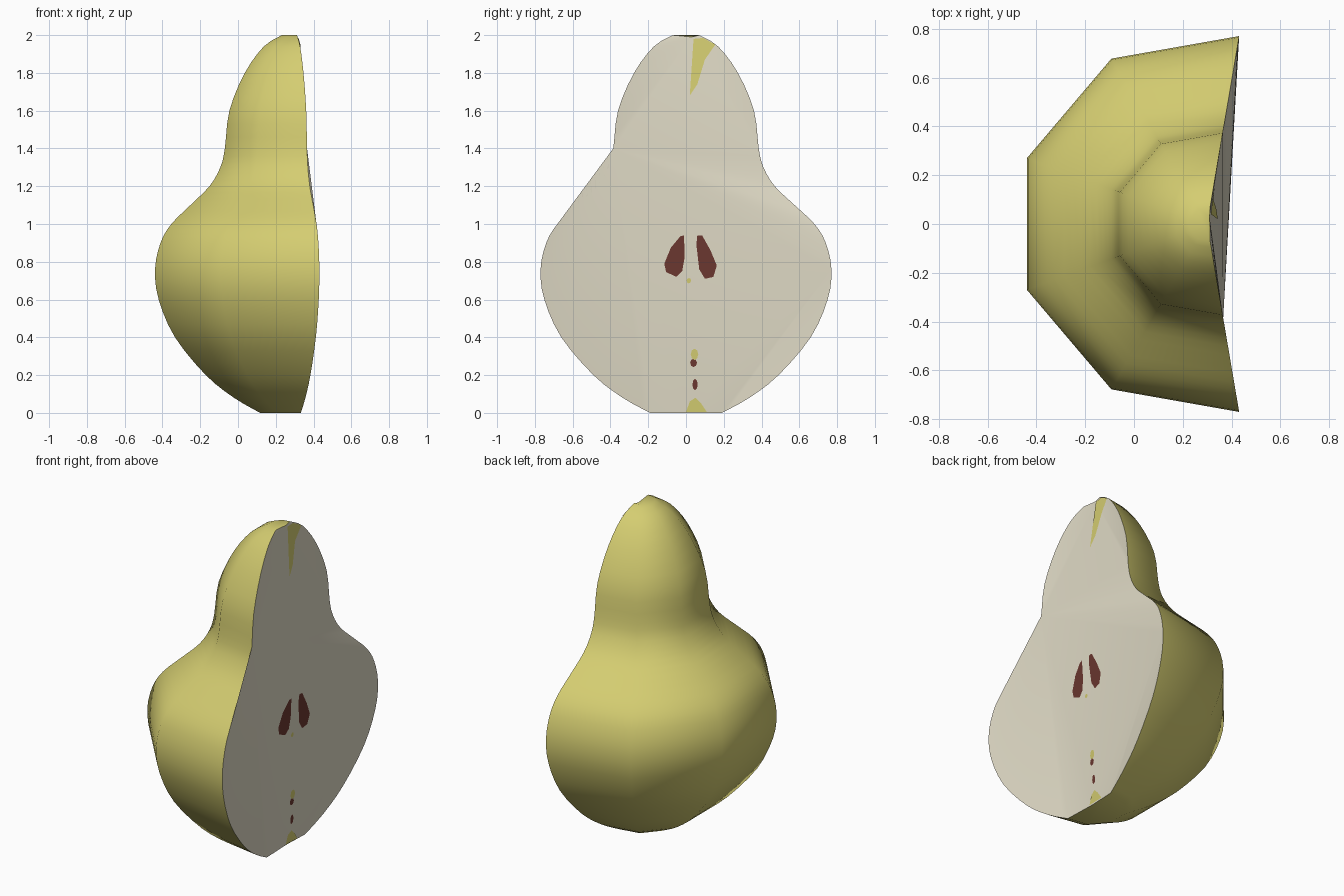
import bpy, math
from mathutils import Vector
from mathutils.bvhtree import BVHTree

if "Cube" in bpy.data.objects:
    bpy.data.objects.remove(bpy.data.objects["Cube"])


def material(name, col):
    m = bpy.data.materials.new(name)
    m.diffuse_color = (*col, 1)
    m.use_nodes = True
    m.node_tree.nodes["Principled BSDF"].inputs["Base Color"].default_value = m.diffuse_color
    return m


skin = material("yellow skin", (0.66, 0.61, 0.165))
flesh = material("cream flesh", (0.74, 0.70, 0.56))
brown = material("seed brown", (0.15, 0.04, 0.03))


def make_object(name, verts, faces, mats, ids):
    me = bpy.data.meshes.new(name)
    me.from_pydata(verts, [], faces)
    for m in mats:
        me.materials.append(m)
    for p, i in zip(me.polygons, ids):
        p.material_index = i
    ob = bpy.data.objects.new(name, me)
    bpy.context.collection.objects.link(ob)
    return ob


# Half pear profile: (height, half width), smoothed with a spline
key = [(0, .19), (.08, .335), (.2, .49), (.4, .66), (.6, .75), (.76, .77),
       (.9, .74), (1.0, .68), (1.1, .575), (1.2, .47), (1.3, .41), (1.4, .385),
       (1.6, .36), (1.8, .275), (1.94, .17), (2.0, .07)]
SUB = 3
profile = []
for i in range(len(key) - 1):
    p = [Vector(key[min(max(i + d, 0), len(key) - 1)]) for d in (-1, 0, 1, 2)]
    for s in range(SUB):
        t = s / SUB
        profile.append(0.5 * (2 * p[1] + (p[2] - p[0]) * t
                              + (2 * p[0] - 5 * p[1] + 4 * p[2] - p[3]) * t * t
                              + (3 * p[1] - p[0] - 3 * p[2] + p[3]) * t ** 3))
profile.append(Vector(key[-1]))

# Skin: five wide columns scaled about the axis x = 0.3
section = [(0, -1), (-1.13 + .45, -.88), (-1.13, -.35),
           (-1.13, .35), (-.68, .88), (0, 1)]
verts = [(.3 + (.17 + sx) * w, sy * w, z) for z, w in profile for sx, sy in section]
n = len(profile)
faces = [(6*i + k + 1, 6*i + k, 6*i + 6 + k, 6*i + 7 + k)
         for i in range(n - 1) for k in range(5)]
C, T = len(verts), len(verts) + 1
verts += [(.325, .02, 0), (.31, .03, 1.99)]
faces.append((0, 1, 2, 3, 4, 5, C))
faces.append(tuple(6*(n - 1) + k for k in range(5, -1, -1)) + (T,))
n_skin = len(faces)

# Cut face: broad triangles spanning the rim
L = [6*i for i in range(n)]
R = [6*i + 5 for i in range(n)]
ib, ia = 5 * SUB, 11 * SUB
A, B, S = L[ia], R[ib], R[ia]
faces += [(C, R[0], B), (C, B, A), (A, L[0], C), (A, S, T)]
faces += [(R[i], R[i+1], B) for i in range(ib - 1)]
faces += [(A, L[i+1], L[i]) for i in range(ia - 1)]
faces += [(A, R[i], R[i+1]) for i in range(ib, ia)]
faces += [(T, R[i], R[i+1]) for i in range(ia, n - 1)]
faces += [(T, L[i+1], L[i]) for i in range(ia, n - 1)]
ids = [0] * n_skin + [1] * (len(faces) - n_skin)
pear = make_object("half_pear", verts, faces, [skin, flesh], ids)
bpy.context.view_layer.objects.active = pear
pear.select_set(True)
bpy.ops.object.shade_smooth_by_angle(angle=math.radians(55))

# Painted details laid on the cut face, given as (y, z) outlines
tree = BVHTree.FromPolygons(verts, faces[n_skin:])


def plate(name, outline, mat):
    pts = []
    for y, z in outline:
        hit = tree.ray_cast(Vector((2, y, z)), Vector((-1, 0, 0)))[0]
        pts.append(((hit.x if hit else .325) + .004, y, z))
    make_object(name, pts, [tuple(range(len(pts)))], [mat], [0])


def oval(y, z, ry, rz):
    return [(y + ry * math.cos(a * math.pi / 4), z + rz * math.sin(a * math.pi / 4))
            for a in range(8)]


plate("seed_left", [(-.01, .94), (-.03, .935), (-.08, .875), (-.115, .79), (-.105, .745),
                    (-.05, .72), (-.02, .75), (-.008, .82)], brown)
plate("seed_right", [(.06, .94), (.055, .89), (.07, .76), (.10, .71), (.145, .72),
                     (.163, .78), (.13, .86), (.085, .94)], brown)
plate("core_spot_upper", oval(.04, .265, .018, .022), brown)
plate("core_spot_lower", oval(.048, .15, .014, .03), brown)
plate("skin_spot_middle", oval(.045, .31, .02, .03), skin)
plate("skin_spot_upper", oval(.015, .70, .012, .014), skin)
plate("skin_patch_base", [(0, .005), (.11, .005), (.08, .05), (.05, .08), (.02, .06)], skin)
plate("skin_patch_top", [(.02, 1.68), (.06, 1.74), (.10, 1.87), (.155, 1.95),
                         (.09, 1.985), (.04, 1.98)], skin)
